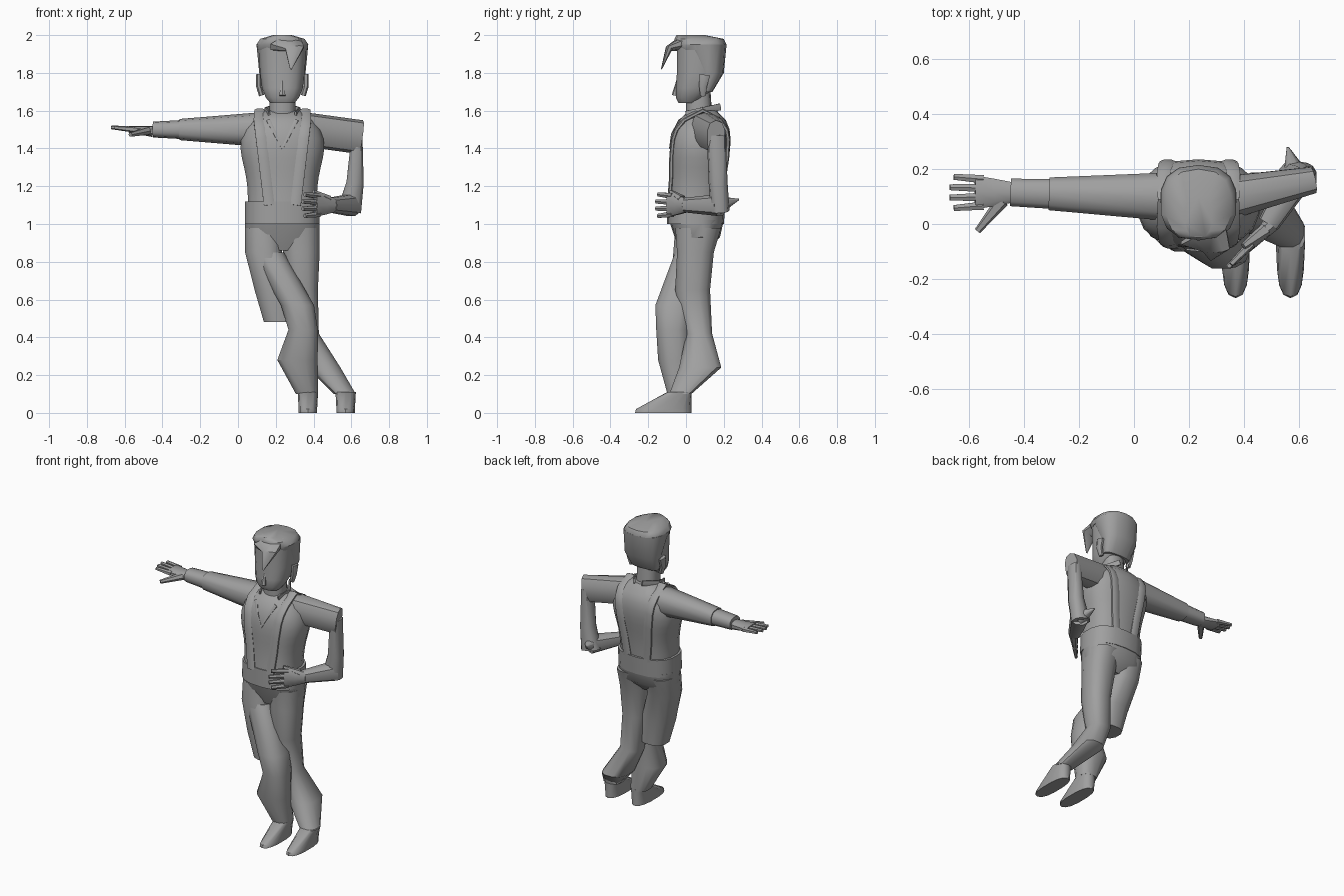
import bpy, bmesh, math
from mathutils import Vector

old = bpy.data.objects.get("Cube")
if old:
    bpy.data.objects.remove(old)

grey = bpy.data.materials.new("plain grey")
grey.use_nodes = True
COLOUR = (.35, .35, .35, 1)
grey.diffuse_color = COLOUR
grey.node_tree.nodes["Principled BSDF"].inputs["Base Color"].default_value = COLOUR

ACROSS, BACK, UP = Vector((1, 0, 0)), Vector((0, 1, 0)), Vector((0, 0, 1))
BODY_X = .235
MIRROR = (("right", -1), ("left", 1))
SQUARENESS = .8


def finish(name, bm):
    bmesh.ops.recalc_face_normals(bm, faces=bm.faces)
    mesh = bpy.data.meshes.new(name)
    bm.to_mesh(mesh)
    bm.free()
    part = bpy.data.objects.new(name, mesh)
    bpy.context.collection.objects.link(part)
    mesh.materials.append(grey)
    bpy.ops.object.select_all(action='DESELECT')
    bpy.context.view_layer.objects.active = part
    part.select_set(True)
    bpy.ops.object.shade_smooth_by_angle(angle=math.radians(42))


def ring(centre, side, rise, sides):
    """Rounded-square loop spanned by two half-axis vectors."""
    def soft(value):
        return math.copysign(abs(value) ** SQUARENESS, value)
    turns = [math.tau * (step + .5) / sides for step in range(sides)]
    return [centre + side * soft(math.cos(turn)) + rise * soft(math.sin(turn)) for turn in turns]


def loft(name, loops):
    """Closed skin over a series of equal loops."""
    bm = bmesh.new()
    rows = [[bm.verts.new(point) for point in loop] for loop in loops]
    for low, high in zip(rows, rows[1:]):
        for here in range(len(low)):
            before = here - 1
            bm.faces.new((low[before], low[here], high[here], high[before]))
    bm.faces.new(rows[0])
    bm.faces.new(rows[-1])
    finish(name, bm)


def stack(name, levels, x=BODY_X, sides=14):
    """Loft of level loops: height, half width, front, back and optional x shift."""
    loops = []
    for height, half, front, back, *shift in levels:
        centre = Vector((x + sum(shift), (front + back) / 2, height))
        loops.append(ring(centre, ACROSS * half, BACK * (back - front) / 2, sides))
    loft(name, loops)


def tube(name, points, start, end, side=ACROSS, sides=10):
    """Loft along points; half width and half thickness blend from start to end."""
    points = [Vector(point) for point in points]
    last = len(points) - 1
    loops = []
    for index, point in enumerate(points):
        along = (points[min(index + 1, last)] - points[max(index - 1, 0)]).normalized()
        level = (side - along * side.dot(along)).normalized()
        wide, thick = Vector(start).lerp(Vector(end), index / last)
        loops.append(ring(point, level * wide, along.cross(level) * thick, sides))
    loft(name, loops)


def hand(label, wrist, along, across, thumb_reach):
    """Flat palm, four fingers and a thumb; across runs towards the thumb."""
    wrist, along = Vector(wrist), Vector(along).normalized()

    def at(forward, sideways):
        return wrist + along * forward + across * sideways

    tube(label + "_palm", [at(0, 0), at(.06, 0), at(.13, 0)], (.04, .03), (.064, .017), across)
    for number in range(4):
        offset = number - 1.5
        reach = .23 - .015 * abs(offset)
        tube(f"{label}_finger_{number}", [at(.1, offset * .032), at(reach, offset * .038)],
             (.017, .016), (.012, .01), across, sides=6)
    base = at(.03, .03)
    tube(label + "_thumb", [base, base + Vector(thumb_reach)], (.022, .025), (.012, .012), UP, sides=6)


def torso_shape(rise):
    """Half width, half depth and centre y; rise runs from waist to neck."""
    taper = max(.5, math.sqrt(1 - rise ** 12))
    swell = math.sin(math.pi * rise ** 1.5) ** 2
    return (.185 + .04 * swell) * taper, (.145 + .015 * swell) * taper, .05 + .04 * rise


def torso_height(rise):
    return 1.1 + rise / 2


def on_torso(rise, offset, facing):
    """Point on the chest (facing -1) or back (facing 1)."""
    half, depth, middle = torso_shape(rise)
    bulge = max(0, 1 - abs(offset / half) ** (2 / SQUARENESS)) ** (SQUARENESS / 2)
    return Vector((BODY_X + offset, middle + facing * depth * bulge, torso_height(rise)))


# Torso, belt and hips
torso_levels = []
for step in range(11):
    rise = step / 10
    half, depth, middle = torso_shape(rise)
    torso_levels.append((torso_height(rise), half, middle - depth, middle + depth))
stack("torso", torso_levels, sides=18)
stack("belt", [(1, .2, -.1, .2), (1.12, .2, -.1, .21)], sides=18)
stack("hips", [(.86, .13, -.03, .11), (.93, .2, -.06, .18), (1.02, .2, -.09, .2)], sides=18)

# Vest bands over both shoulders, neckline edges and collar flaps
for label, sign in MIRROR:
    def band_point(rise, facing):
        return on_torso(rise, sign * (.07 + .06 * rise), facing)

    heights = [0, .3, .5, .7, .8, .9]
    shoulder = Vector((BODY_X + sign * .12, .09, 1.6))
    band = [band_point(rise, -1) for rise in heights] + [shoulder]
    band += [band_point(rise, 1) for rise in reversed(heights)]
    tube(label + "_vest_band", band, (.03, .012), (.03, .012), sides=8)
    neckline = [on_torso(rise, sign * (rise - .6) * .25, -1) for rise in (.6, .75, .9)]
    tube(label + "_neckline", neckline, (.005, .004), (.012, .008), sides=6)
    collar = [(BODY_X + sign * .03, .18, 1.62), (BODY_X + sign * .09, .09, 1.6), (BODY_X + sign * .07, 0, 1.58)]
    tube(label + "_collar", collar, (.02, .008), (.02, .006), UP, sides=6)

# Neck, head and nose
stack("neck", [(1.55, .07, 0, .14), (1.7, .07, 0, .13)])
stack("head", [(1.64, .065, -.04, .06), (1.67, .09, -.055, .1), (1.72, .11, -.055, .15),
               (1.8, .12, -.05, .19), (1.95, .13, -.05, .2)], sides=16)
tube("nose", [(BODY_X, -.045, 1.76), (BODY_X, -.06, 1.68)], (.007, .006), (.018, .016), sides=6)

# Ears
for label, sign in MIRROR:
    tube(label + "_ear", [(BODY_X + sign * .11, .09, 1.68), (BODY_X + sign * .125, .09, 1.73),
                          (BODY_X + sign * .125, .1, 1.79)], (.015, .015), (.03, .015), BACK, sides=8)

# Hair: back shell, rounded top and hanging forelock
stack("hair_back", [(1.7, .1, .07, .14), (1.8, .125, .06, .2), (1.95, .14, -.04, .215)])
stack("hair_top", [(1.92, .135, -.04, .21), (1.95, .14, -.06, .215),
                   (1.98, .12, -.06, .2), (2, .05, -.05, .1)])
tube("forelock", [(.25, -.02, 1.955), (.3, -.09, 1.93), (.28, -.13, 1.82)],
     (.1, .035), (.005, .003), sides=8)

# Stretched right arm
tube("right_sleeve", [(.1, .1, 1.5), (-.31, .11, 1.5)], (.09, .09), (.062, .056), BACK)
tube("right_cuff", [(-.3, .11, 1.5), (-.45, .115, 1.5)], (.057, .05), (.052, .042), BACK)
hand("right_hand", (-.45, .115, 1.49), (-1, 0, .1), -BACK, (-.09, -.11, -.02))

# Bent left arm with broad sleeve, pointed elbow and hand on the waist
tube("left_sleeve", [(.36, .1, 1.5), (.65, .16, 1.46)], (.08, .09), (.05, .09), BACK)
tube("left_lower_sleeve", [(.63, .16, 1.47), (.62, .17, 1.22), (.59, .18, 1.07)], (.03, .05), (.065, .05))
tube("left_forearm", [(.6, .18, 1.1), (.49, 0, 1.1)], (.06, .06), (.04, .04), UP)
tube("left_elbow_point", [(.59, .17, 1.1), (.56, .28, 1.13)], (.05, .05), (.004, .004))
hand("left_hand", (.5, 0, 1.1), (-.7, -.7, 0), UP, (-.08, -.06, .04))

# Right leg crossing in front: open-hemmed thigh and the shin emerging from it
stack("right_thigh", [(.98, .1, -.06, .18, -.1), (.85, .1, -.07, .14, -.1), (.65, .11, -.08, .1, -.04),
                      (.48, .09, -.07, .09, -.01)], sides=12)
stack("right_shin", [(.85, .09, -.06, .1, -.08), (.57, .09, -.165, .04, .08), (.44, .08, -.16, .02, .11),
                     (.28, .11, -.15, .03, .08), (.1, .06, -.1, .03, .13)], sides=12)

# Straight left leg with a kicked-out flare
stack("left_leg", [(.98, .1, -.06, .19, .1), (.85, .1, -.05, .15, .1), (.65, .08, -.06, .13, .11),
                   (.42, .075, 0, .14, .12), (.24, .09, -.04, .19, .22), (.1, .06, -.09, .03, .33)], sides=12)

# Shoes
for label, x in (("right", .37), ("left", .57)):
    stack(label + "_shoe", [(0, .05, -.27, .03), (.02, .05, -.265, .03), (.11, .055, -.1, .03)], x)
